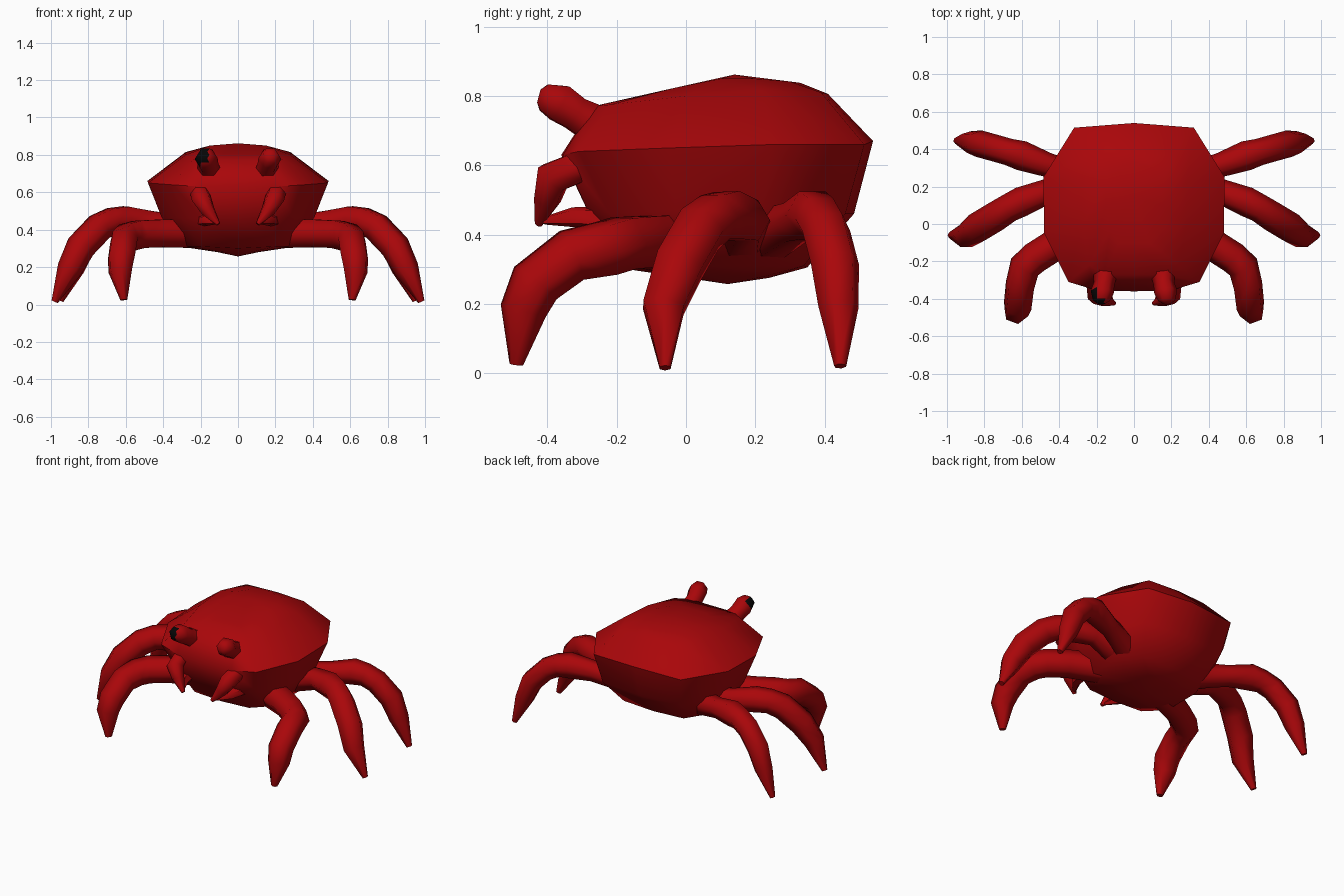
import bpy, bmesh, math
from mathutils import Vector

cube = bpy.data.objects.get("Cube")
if cube:
    bpy.data.objects.remove(cube, do_unlink=True)


def material(name, rgb):
    mat = bpy.data.materials.new(name)
    mat.use_nodes = True
    mat.diffuse_color = (*rgb, 1)
    mat.node_tree.nodes["Principled BSDF"].inputs["Base Color"].default_value = (*rgb, 1)
    return mat


RED = material("shell red", (0.40, 0.002, 0.003))
BLACK = material("eye black", (0.002, 0.002, 0.002))


def finish(name, bm, mirror=False, angle=70):
    """Turn the bmesh into a shaded object, optionally mirrored across x."""
    bmesh.ops.recalc_face_normals(bm, faces=bm.faces)
    mesh = bpy.data.meshes.new(name)
    bm.to_mesh(mesh)
    bm.free()
    mesh.materials.append(RED)
    obj = bpy.data.objects.new(name, mesh)
    bpy.context.collection.objects.link(obj)
    bpy.ops.object.select_all(action="DESELECT")
    obj.select_set(True)
    bpy.context.view_layer.objects.active = obj
    bpy.ops.object.shade_smooth_by_angle(angle=math.radians(angle))
    if mirror:
        mod = obj.modifiers.new("both sides", "MIRROR")
        mod.use_mirror_merge = False
    return obj


def bridge(bm, a, b):
    n = len(a)
    for i in range(n):
        bm.faces.new((a[i], a[(i + 1) % n], b[(i + 1) % n], b[i]))


def limb(name, path, sides=6, mirror=True):
    """Loft a faceted limb along points of (x, y, z, radius)."""
    bm = bmesh.new()
    pts = [Vector(p[:3]) for p in path]
    rings = []
    for i, p in enumerate(pts):
        ahead = (pts[min(i + 1, len(pts) - 1)] - p).normalized()
        behind = (p - pts[max(i - 1, 0)]).normalized()
        t = (ahead + behind).normalized()
        if i == 0:
            u = t.cross(Vector((0, 0, 1)))
        u = (u - t * u.dot(t)).normalized()
        v = t.cross(u)
        r = path[i][3]
        rings.append([bm.verts.new(p + r * (u * math.cos(a) + v * math.sin(a)))
                      for a in (math.tau * k / sides for k in range(sides))])
    for a, b in zip(rings, rings[1:]):
        bridge(bm, a, b)
    bm.faces.new(rings[0])
    bm.faces.new(rings[-1])
    return finish(name, bm, mirror)


# Shell: half outlines from front centre to back centre, top to bottom
outlines = [
    [(0, -.10, .806), (.08, -.10, .806), (.13, -.04, .822), (.15, .1, .85),
     (.15, .2, .85), (.1, .3, .842), (0, .33, .838)],
    [(0, -.27, .77), (.16, -.27, .77), (.24, -.22, .775), (.28, 0, .80),
     (.28, .22, .815), (.21, .39, .81), (0, .41, .806)],
    [(0, -.36, .63), (.2, -.355, .63), (.35, -.31, .64), (.48, -.05, .65),
     (.485, .25, .66), (.32, .515, .66), (0, .54, .67)],
    [(0, -.28, .46), (.18, -.28, .46), (.30, -.22, .46), (.41, -.03, .47),
     (.41, .22, .47), (.29, .46, .46), (0, .485, .46)],
    [(0, -.17, .30), (.2, -.17, .31), (.27, -.1, .31), (.31, 0, .31),
     (.31, .2, .31), (.22, .34, .31), (0, .35, .305)],
    [(0, 0, .275), (.06, 0, .278), (.1, .04, .28), (.11, .08, .28),
     (.11, .16, .28), (.08, .23, .28), (0, .24, .275)],
]
bm = bmesh.new()
loops = []
for half in outlines:
    full = half + [(-x, y, z) for x, y, z in reversed(half[1:-1])]
    loops.append([bm.verts.new(p) for p in full])
for a, b in zip(loops, loops[1:]):
    bridge(bm, a, b)
for loop, tip in ((loops[0], (0, .14, .862)), (loops[-1], (0, .12, .257))):
    top = bm.verts.new(tip)
    for i, vert in enumerate(loop):
        bm.faces.new((vert, loop[(i + 1) % len(loop)], top))
finish("shell", bm, angle=57)

# Walking legs, pinched slightly after the knee
limb("front_legs", [(.20, -.01, .38, .09), (.42, -.11, .38, .085), (.53, -.18, .375, .085),
                    (.585, -.23, .36, .085), (.61, -.33, .34, .08),
                    (.622, -.435, .26, .078), (.63, -.47, .18, .068),
                    (.61, -.49, .025, .02)])
limb("middle_legs", [(.27, .16, .40, .085), (.46, .175, .44, .068), (.60, .12, .455, .08),
                     (.67, .085, .45, .076), (.74, .04, .415, .08),
                     (.84, -.02, .31, .08), (.90, -.065, .19, .068),
                     (.98, -.06, .015, .018)])
limb("back_legs", [(.27, .24, .40, .08), (.46, .315, .435, .065), (.60, .365, .455, .08),
                   (.67, .385, .445, .072), (.74, .405, .41, .072),
                   (.83, .43, .315, .072), (.88, .44, .19, .06),
                   (.95, .445, .02, .018)])

# Small folded pincers
limb("pincer_arms", [(.19, -.22, .45, .035), (.17, -.33, .45, .03), (.12, -.41, .44, .012)], 5)
limb("pincers", [(.21, -.27, .61, .05), (.195, -.385, .565, .055),
                 (.16, -.40, .50, .04), (.105, -.425, .43, .012)], 6)

# Eye stalks with domed tips, the right one with a dark outer patch
for side, name in ((1, "left_eye"), (-1, "right_eye")):
    eye = limb(name, [(side * .15, -.23, .70, .07), (side * .16, -.32, .75, .056),
                      (side * .17, -.365, .78, .062), (side * .175, -.41, .796, .045),
                      (side * .175, -.425, .80, .022)], 6, False)
    if side < 0:
        eye.data.materials.append(BLACK)
        for face in eye.data.polygons:
            c = face.center
            if c.y < -.37 and c.z > .765 and c.x < -.16:
                face.material_index = 1
